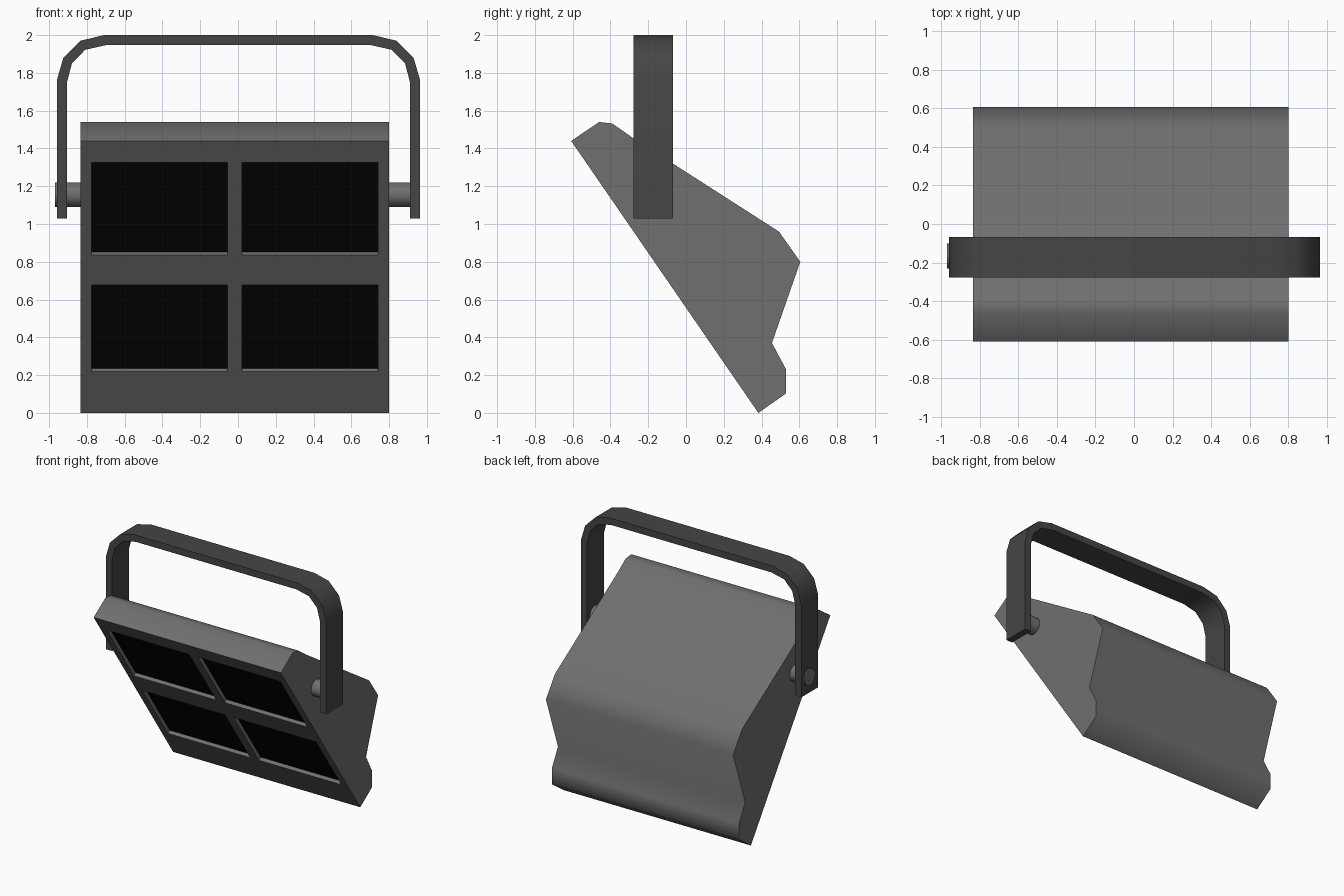
import bpy, bmesh, math
from mathutils import Vector

if "Cube" in bpy.data.objects:
    bpy.data.objects.remove(bpy.data.objects["Cube"])


def material(name, v):
    m = bpy.data.materials.new(name)
    m.diffuse_color = (v, v, v, 1)
    m.use_nodes = True
    m.node_tree.nodes["Principled BSDF"].inputs["Base Color"].default_value = m.diffuse_color
    return m


housing_grey = material("housing_grey", 0.16)
bracket_grey = material("bracket_grey", 0.06)
black = material("black", 0.002)


def prism(name, points, offset, mat=None):
    """Extrude a closed loop of 3D points along an offset vector."""
    bm = bmesh.new()
    face = bm.faces.new([bm.verts.new(p) for p in points])
    ext = bmesh.ops.extrude_face_region(bm, geom=[face])
    moved = [g for g in ext["geom"] if isinstance(g, bmesh.types.BMVert)]
    bmesh.ops.translate(bm, verts=moved, vec=offset)
    bmesh.ops.recalc_face_normals(bm, faces=bm.faces)
    me = bpy.data.meshes.new(name)
    bm.to_mesh(me)
    bm.free()
    ob = bpy.data.objects.new(name, me)
    bpy.context.collection.objects.link(ob)
    if mat:
        me.materials.append(mat)
    return ob


def activate(ob):
    bpy.ops.object.select_all(action='DESELECT')
    ob.select_set(True)
    bpy.context.view_layer.objects.active = ob


def smooth(ob, degrees):
    activate(ob)
    bpy.ops.object.shade_smooth_by_angle(angle=math.radians(degrees))


# Lamp housing: side profile (y, z) extruded across the width
X0, X1 = -0.835, 0.80
TOP, BOTTOM = Vector((-0.608, 1.44)), Vector((0.383, 0.0))
profile = [TOP, (-0.46, 1.54), (-0.39, 1.532), (-0.28, 1.455), (0.492, 0.96),
           (0.605, 0.80), (0.455, 0.37), (0.53, 0.23), (0.53, 0.103), BOTTOM]
housing = prism("lamp_housing", [(X0, y, z) for y, z in profile],
                (X1 - X0, 0, 0), housing_grey)
housing.data.materials.append(black)

# Four shallow window recesses, cut square to the slanted front
slope = (BOTTOM - TOP).normalized()
inward = Vector((-slope.y, slope.x))
DEPTH = 0.028


def on_front(z, depth):
    p = TOP + (BOTTOM - TOP) * ((TOP.y - z) / (TOP.y - BOTTOM.y))
    return p + inward * depth


for z0, z1 in ((0.22, 0.677), (0.837, 1.325)):
    for x0, x1 in ((-0.775, -0.055), (0.02, 0.74)):
        loop = [on_front(z0, -0.1), on_front(z1, -0.1),
                on_front(z1, DEPTH), on_front(z0, DEPTH)]
        cutter = prism("window_cutter", [(x0, p.x, p.y) for p in loop],
                       (x1 - x0, 0, 0), housing_grey)
        cutter.hide_render = True
        mod = housing.modifiers.new("window", 'BOOLEAN')
        mod.operation, mod.object, mod.solver = 'DIFFERENCE', cutter, 'EXACT'
        activate(housing)
        bpy.ops.object.modifier_apply(modifier=mod.name)
        bpy.data.objects.remove(cutter)

# Black lamp panels on the recess floors
for f in housing.data.polygons:
    depth = (Vector((f.center.y, f.center.z)) - TOP).dot(inward)
    facing = Vector((f.normal.y, f.normal.z)).dot(inward)
    f.material_index = 1 if abs(depth - DEPTH) < 0.003 and facing < -0.9 else 0
smooth(housing, 60)

# Carrying bracket: half outline mirrored into a flat bent strap
CX = 0.0025
outer = [(0.962, 1.03), (0.962, 1.76), (0.927, 1.88), (0.837, 1.97), (0.712, 2.0)]
inner = [(0.908, 1.03), (0.908, 1.75), (0.882, 1.85), (0.812, 1.922), (0.702, 1.947)]


def arch(half):
    return half + [(-x, z) for x, z in reversed(half)]


outline = arch(outer) + arch(inner)[::-1]
bracket = prism("carrying_bracket", [(x + CX, -0.278, z) for x, z in outline],
                (0, 0.21, 0), bracket_grey)
smooth(bracket, 40)

# Pivot pins joining the bracket to the housing
for side, xa, xb in (("left", -0.97, X0 + 0.02), ("right", X1 - 0.02, 0.94)):
    bpy.ops.mesh.primitive_cylinder_add(
        vertices=16, radius=0.065, depth=xb - xa,
        location=((xa + xb) / 2, -0.165, 1.155), rotation=(0, math.pi / 2, 0))
    pin = bpy.context.object
    pin.name = side + "_pivot_pin"
    pin.data.materials.append(housing_grey)
    smooth(pin, 40)
